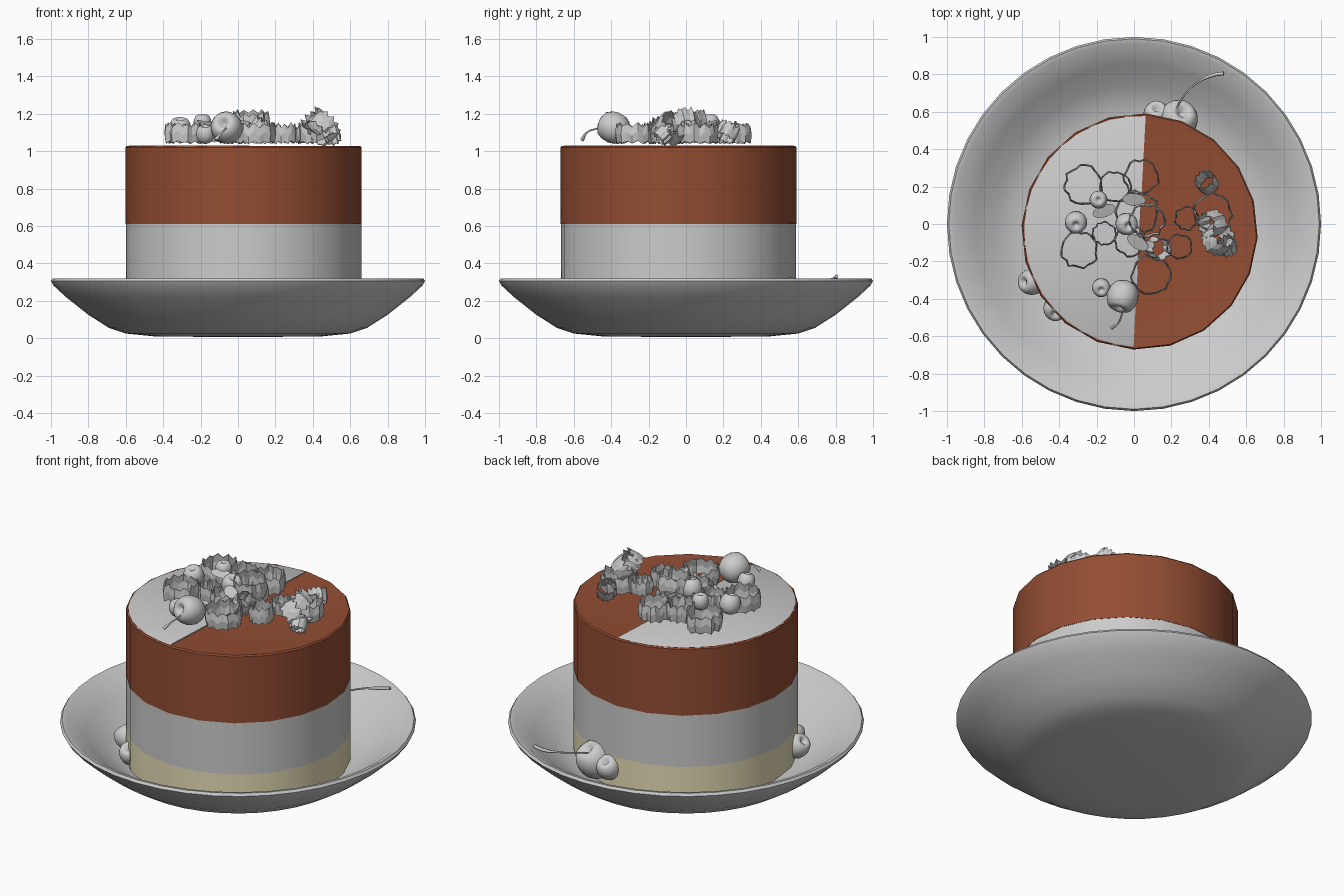
import bpy, bmesh, math, random
from mathutils import Vector, Euler

if "Cube" in bpy.data.objects:
    bpy.data.objects.remove(bpy.data.objects["Cube"])
random.seed(4)
CX, CY, TURN = 0.03, -0.04, math.radians(87)   # cake centre and rotation


def material(name, rgb):
    m = bpy.data.materials.new(name)
    m.diffuse_color = (*rgb, 1)
    m.use_nodes = True
    m.node_tree.nodes["Principled BSDF"].inputs["Base Color"].default_value = m.diffuse_color
    return m


def finish(name, bm, loc=(0, 0, 0), rot=(0, 0, 0), mat=None, smooth=None):
    bmesh.ops.recalc_face_normals(bm, faces=bm.faces[:])
    me = bpy.data.meshes.new(name)
    bm.to_mesh(me)
    bm.free()
    ob = bpy.data.objects.new(name, me)
    bpy.context.collection.objects.link(ob)
    ob.location, ob.rotation_euler = loc, rot
    if mat:
        me.materials.append(mat)
    if smooth:
        bpy.ops.object.select_all(action='DESELECT')
        bpy.context.view_layer.objects.active = ob
        ob.select_set(True)
        bpy.ops.object.shade_smooth_by_angle(angle=math.radians(smooth))
    return ob


def lathe(name, profile, n, smooth=60, **kw):
    bm = bmesh.new()
    vs = [bm.verts.new((r, 0, z)) for r, z in profile]
    es = [bm.edges.new(p) for p in zip(vs, vs[1:])]
    bmesh.ops.spin(bm, geom=vs + es, axis=(0, 0, 1), cent=(0, 0, 0),
                   angle=math.tau, steps=n, use_duplicate=False)
    bmesh.ops.remove_doubles(bm, verts=bm.verts[:], dist=1e-4)
    return finish(name, bm, smooth=smooth, **kw)


chocolate = material("chocolate", (0.29, 0.075, 0.033))
biscuit = material("biscuit", (0.8, 0.74, 0.47))

# Plate
lathe("plate", [(0, .005), (.45, .01), (.6, .025), (.69, .055), (.8, .125), (.92, .22), (.985, .28),
                (1, .305), (.99, .32), (.965, .315), (.85, .23), (.74, .15), (.65, .105),
                (.55, .085), (0, .08)], 40)

# Cake layers
where = dict(loc=(CX, CY, 0), rot=(0, 0, TURN))
for name, z0, z1, mat in [("biscuit_base", .085, .29, biscuit), ("cream_layer", .29, .61, None)]:
    lathe(name, [(0, z0), (.63, z0), (.63, z1), (0, z1)], 20, smooth=30, mat=mat, **where)
lathe("chocolate_layer", [(0, .61), (.632, .61), (.632, 1.02), (.625, 1.028), (.6, 1.025), (0, 1.022)],
      20, smooth=30, mat=chocolate, **where)

# Half disc of cream on the top
bm = bmesh.new()
rings = []
for r, z in [(.622, 1.0), (.622, 1.025), (.61, 1.031)]:
    rings.append([bm.verts.new((r * math.cos(i * math.pi / 20), r * math.sin(i * math.pi / 20), z))
                  for i in range(21)])
for a, b in zip(rings, rings[1:]):
    for i in range(21):
        j = (i + 1) % 21
        bm.faces.new((a[i], a[j], b[j], b[i]))
bm.faces.new(rings[-1])
finish("cream_topping", bm, smooth=40, **where)


# Crinkled curls: jagged open bands
def curl(name, loc, r, h, tilt=(0, 0), n=22):
    bm = bmesh.new()
    rows = [[], [], []]
    for i in range(n):
        a = math.tau * i / n
        rr = r * (1 + random.uniform(-.09, .09))
        jag = (.16 if i % 2 else -.08) * h + random.uniform(-.06, .06) * h
        for row, k in zip(rows, (-.5, 0, .5)):
            q = rr * (1 + (.06 if k == 0 else 0))
            row.append(bm.verts.new((q * math.cos(a), q * math.sin(a), k * h + jag * (.6 if k < 0 else 1))))
    for a, b in zip(rows, rows[1:]):
        for i in range(n):
            j = (i + 1) % n
            bm.faces.new((a[i], a[j], b[j], b[i]))
    ob = finish(name, bm, loc=loc, rot=(*tilt, random.uniform(0, 6)))
    mod = ob.modifiers.new("thickness", 'SOLIDIFY')
    mod.thickness = .005


CURLS = [(.09, -.27, 1.09, .1, 0, 0), (.24, -.12, 1.09, .065, 0, 0), (.13, -.13, 1.12, .06, .5, .3),
         (-.29, -.14, 1.09, .095, 0, 0), (-.16, -.05, 1.09, .06, 0, 0), (-.27, .21, 1.09, .1, 0, 0),
         (-.1, .2, 1.1, .08, 0, 0), (.04, .25, 1.09, .09, 0, 0), (.02, .06, 1.09, .11, 0, 0),
         (.07, .02, 1.155, .09, .1, 0), (-.02, -.09, 1.09, .08, 0, 0), (.28, .03, 1.085, .06, 0, 0),
         (.42, .06, 1.09, .1, 0, 0), (.39, .22, 1.1, .055, .6, .2), (.42, .0, 1.15, .065, .4, .7),
         (.45, -.08, 1.12, .08, .9, .4), (.5, -.12, 1.09, .045, .7, .5)]
for i, (x, y, z, r, tx, ty) in enumerate(CURLS):
    curl(f"curl_{i + 1}", (x, y, z), r, .09 if r > .06 else .075, (tx, ty))

# Flat flakes among the curls
for i, (x, y, a) in enumerate([(0, .13, -.1), (-.16, .07, .3), (.02, -.1, -.6)]):
    bm = bmesh.new()
    bmesh.ops.create_circle(bm, cap_ends=True, segments=12, radius=.065)
    ob = finish(f"flake_{i + 1}", bm, loc=(x, y, 1.15), rot=(.3, .15, a))
    ob.scale = (1, .55, 1)


# Cherries: spheres with a dimple at the stem
def cherry(name, loc, r, lean=(0, 0, 0)):
    prof = [(0, .55), (.12, .62), (.3, .86), (.5, .93), (.74, .8), (.93, .45), (1, .05),
            (.93, -.4), (.72, -.74), (.4, -.94), (0, -1)]
    lathe(name, [(a * r, b * r) for a, b in prof], 20, loc=loc, rot=lean)


CHERRIES = [(-.06, -.385, 1.125, .085, (1.2, 0, -.3)), (-.19, .13, 1.15, .048, (0, 0, 0)),
            (-.31, .01, 1.12, .06, (.3, 0, 0)), (-.04, 0, 1.14, .06, (.2, .2, 0)),
            (-.175, -.34, 1.09, .05, (.3, 0, 0)), (.235, .555, .215, .105, (-.5, .3, 0)),
            (.12, .585, .21, .07, (-.6, 0, 0)), (-.545, -.31, .18, .07, (0, -.8, 0)),
            (-.42, -.45, .165, .065, (.6, 0, 0))]
for i, (x, y, z, r, lean) in enumerate(CHERRIES):
    cherry(f"cherry_{i + 1}", (x, y, z), r, lean)


# Cherry stems
def stem(name, pts):
    cu = bpy.data.curves.new(name, 'CURVE')
    cu.dimensions, cu.bevel_depth, cu.bevel_resolution, cu.use_fill_caps = '3D', .006, 1, True
    sp = cu.splines.new('BEZIER')
    sp.bezier_points.add(len(pts) - 1)
    for i, (bp, p) in enumerate(zip(sp.bezier_points, pts)):
        bp.co, bp.handle_left_type, bp.handle_right_type = p, 'AUTO', 'AUTO'
        bp.radius = 1.7 if i >= len(pts) - 2 and len(pts) > 4 or i == len(pts) - 1 else .8
    bpy.context.collection.objects.link(bpy.data.objects.new(name, cu))


stem("top_stem", [(-.06, -.42, 1.135), (-.065, -.48, 1.12), (-.085, -.53, 1.1), (-.12, -.555, 1.06)])
stem("plate_stem", [(.21, .57, .27), (.25, .66, .295), (.33, .75, .31), (.42, .795, .318), (.48, .805, .33)])
